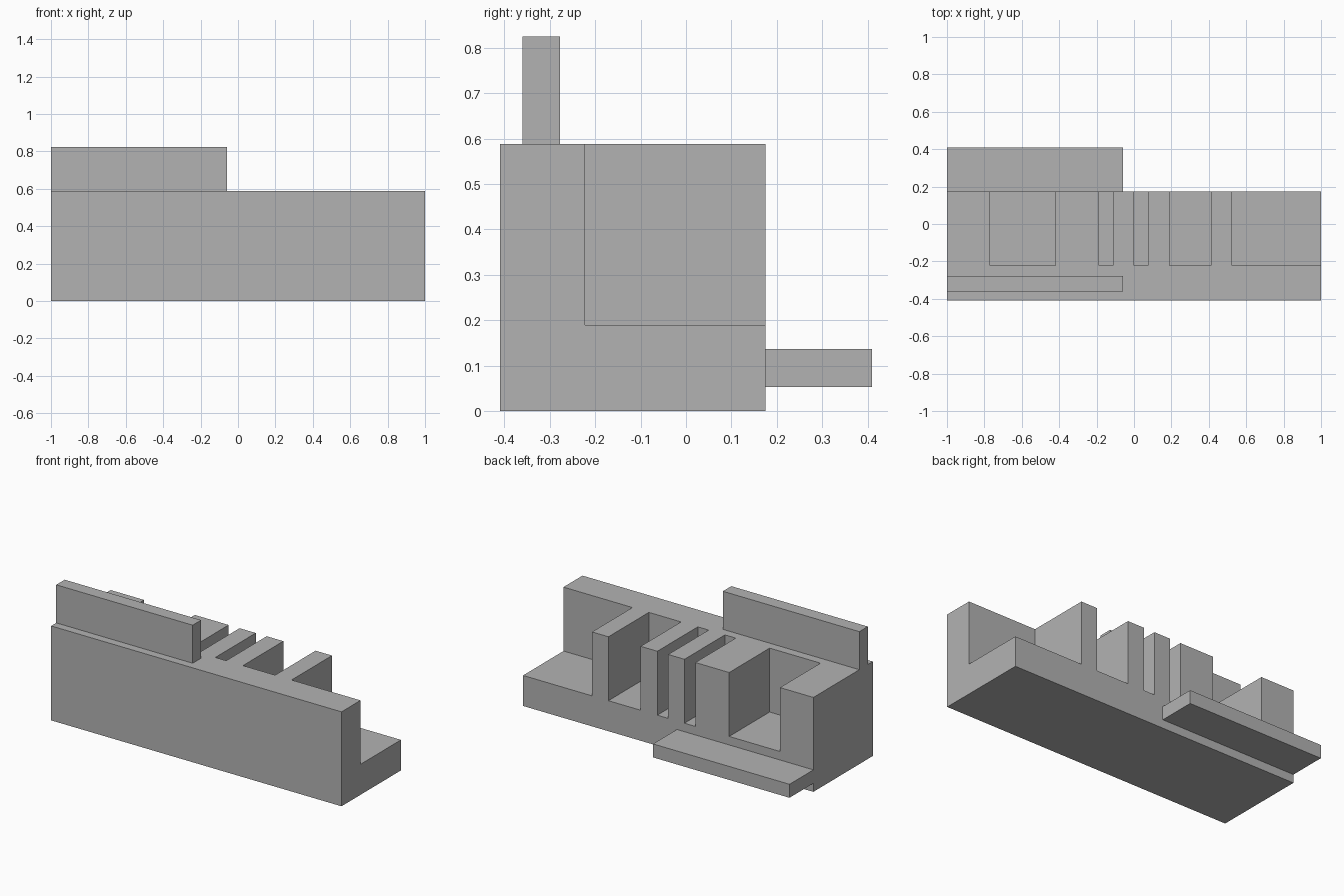
import bpy

cube = bpy.data.objects.get("Cube")
if cube:
    bpy.data.objects.remove(cube, do_unlink=True)

# One plain grey for everything
GREY = (0.45, 0.45, 0.45, 1.0)
grey = bpy.data.materials.new("plain grey")
grey.use_nodes = True
grey.diffuse_color = GREY
grey.node_tree.nodes["Principled BSDF"].inputs["Base Color"].default_value = GREY


def box(name, x, y, z):
    """Add a box spanning the given (low, high) ranges."""
    spans = (x, y, z)
    bpy.ops.mesh.primitive_cube_add(size=1, location=[(a + b) / 2 for a, b in spans])
    obj = bpy.context.object
    obj.name = name
    obj.scale = [b - a for a, b in spans]
    bpy.ops.object.transform_apply(location=True, rotation=False, scale=True)
    obj.data.materials.append(grey)
    return obj


BACK, TOP = 0.175, 0.588
SLOT_FRONT, SLOT_FLOOR = -0.223, 0.19
TAB_END = -0.06

# Solid body
body = box("body", (-1, 1), (-0.41, BACK), (0, TOP))

# Slots open to the top and back; the last one also opens at the left end
slots = [(-0.77, -0.42), (-0.187, -0.112), (0, 0.075), (0.19, 0.412), (0.525, 1.1)]
for span in slots:
    cutter = box("slot_cutter", span, (SLOT_FRONT, BACK + 0.1), (SLOT_FLOOR, TOP + 0.1))
    cutter.hide_render = True
    cut = body.modifiers.new("slot", 'BOOLEAN')
    cut.operation = 'DIFFERENCE'
    cut.solver = 'EXACT'
    cut.object = cutter
    bpy.context.view_layer.objects.active = body
    bpy.ops.object.modifier_apply(modifier=cut.name)
    bpy.data.objects.remove(cutter, do_unlink=True)

# Upright rail on the top and flat ledge at the back
box("top_rail", (-1, TAB_END), (-0.36, -0.277), (TOP, 0.825))
box("back_ledge", (-1, TAB_END), (BACK, 0.41), (0.053, 0.137))
